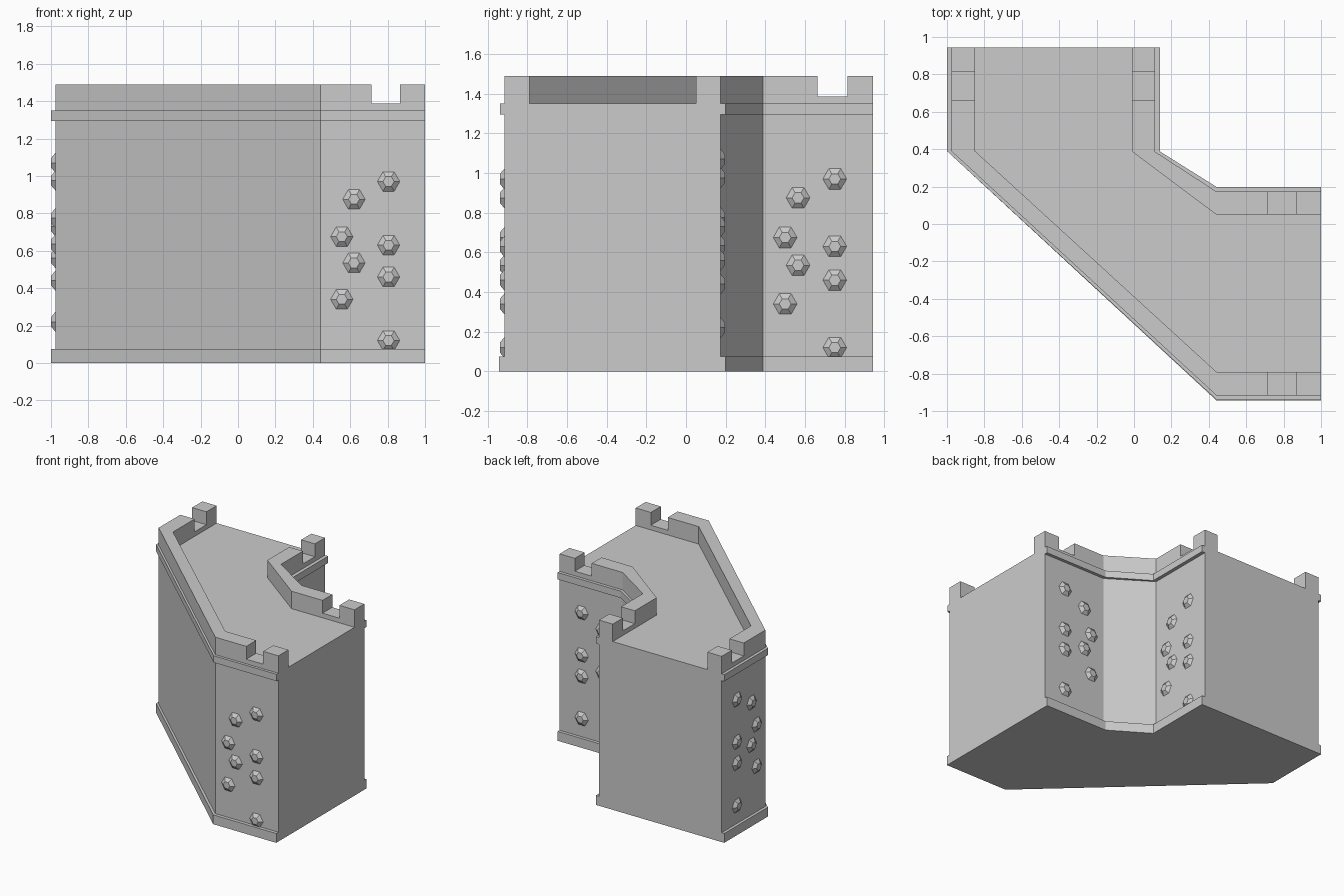
import bpy, bmesh
from math import cos, sin, pi
from mathutils import Vector

if "Cube" in bpy.data.objects:
    bpy.data.objects.remove(bpy.data.objects["Cube"])


def mesh_object(name, bm):
    bmesh.ops.recalc_face_normals(bm, faces=bm.faces)
    me = bpy.data.meshes.new(name)
    bm.to_mesh(me)
    bm.free()
    ob = bpy.data.objects.new(name, me)
    bpy.context.collection.objects.link(ob)
    return ob


def prism(name, outline, z0, z1):
    bm = bmesh.new()
    lo = [bm.verts.new((x, y, z0)) for x, y in outline]
    hi = [bm.verts.new((x, y, z1)) for x, y in outline]
    n = len(outline)
    bm.faces.new(lo)
    bm.faces.new(hi)
    for i in range(n):
        j = (i + 1) % n
        bm.faces.new((lo[i], lo[j], hi[j], hi[i]))
    return mesh_object(name, bm)


def cut(ob, cutter):
    cutter.hide_render = True
    mod = ob.modifiers.new("cut", 'BOOLEAN')
    mod.operation = 'DIFFERENCE'
    mod.solver = 'EXACT'
    mod.object = cutter
    bpy.context.view_layer.objects.active = ob
    bpy.ops.object.modifier_apply(modifier=mod.name)
    bpy.data.objects.remove(cutter, do_unlink=True)


BACK, RIGHT = 0.943, 1.0


def outer(x, y, e=0.0):
    return [(x, BACK + e), (x, 0.39), (0.44, y), (RIGHT + e, y)]


def inner(x, y, e=0.0):
    return [(x, BACK + e), (x, 0.387), (0.44, y), (RIGHT + e, y)]


outer_face = outer(-0.977, -0.916)
inner_face = inner(0.112, 0.174)

# Main corner wall with sunken walkway and open ends
wall = prism("corner_wall", outer_face + inner_face[::-1], 0, 1.49)
cut(wall, prism("walkway_cutter",
                outer(-0.85, -0.79, 0.2) + inner(-0.01, 0.05, 0.2)[::-1], 1.35, 1.7))

# Battlement notches across both arms
cut(wall, prism("notch_cutter_x", [(0.715, -1.1), (0.865, -1.1), (0.865, 0.3), (0.715, 0.3)], 1.387, 1.7))
cut(wall, prism("notch_cutter_y", [(-1.1, 0.663), (0.3, 0.663), (0.3, 0.814), (-1.1, 0.814)], 1.387, 1.7))

# Base and upper trim bands
for level, z0, z1, front in (("base", 0, 0.075, -0.943), ("upper", 1.295, 1.35, -0.938)):
    prism(level + "_trim_outer", outer(-1.0, front) + outer_face[::-1], z0, z1)
    prism(level + "_trim_inner", inner(0.14, 0.199) + inner_face[::-1], z0, z1)

# Hexagonal studs on the four straight faces
studs = [(0.805, 0.97), (0.62, 0.875), (0.555, 0.675), (0.805, 0.63),
         (0.62, 0.535), (0.805, 0.46), (0.555, 0.34), (0.805, 0.12)]


def stud_group(name, origin, along, normal, shift, rise):
    o, u, n, z = Vector(origin), Vector(along), Vector(normal), Vector((0, 0, 1))
    bm = bmesh.new()
    for a, h in studs:
        c = o + u * (a + shift) + z * (h + rise)
        rings = []
        for r, d in ((0.06, 0.0), (0.03, 0.022)):
            rings.append([bm.verts.new(c + n * d + r * (u * cos(k * pi / 3) + z * sin(k * pi / 3)))
                          for k in range(6)])
        lo, hi = rings
        bm.faces.new(lo)
        bm.faces.new(hi)
        for k in range(6):
            j = (k + 1) % 6
            bm.faces.new((lo[k], lo[j], hi[j], hi[k]))
    mesh_object(name, bm)


stud_group("front_studs", (0, -0.916, 0), (1, 0, 0), (0, -1, 0), 0, 0)
stud_group("rear_studs", (0, 0.174, 0), (1, 0, 0), (0, 1, 0), 0, 0.1)
stud_group("left_studs", (-0.977, 0, 0), (0, 1, 0), (-1, 0, 0), -0.055, 0.1)
stud_group("right_studs", (0.112, 0, 0), (0, 1, 0), (1, 0, 0), -0.055, 0)
